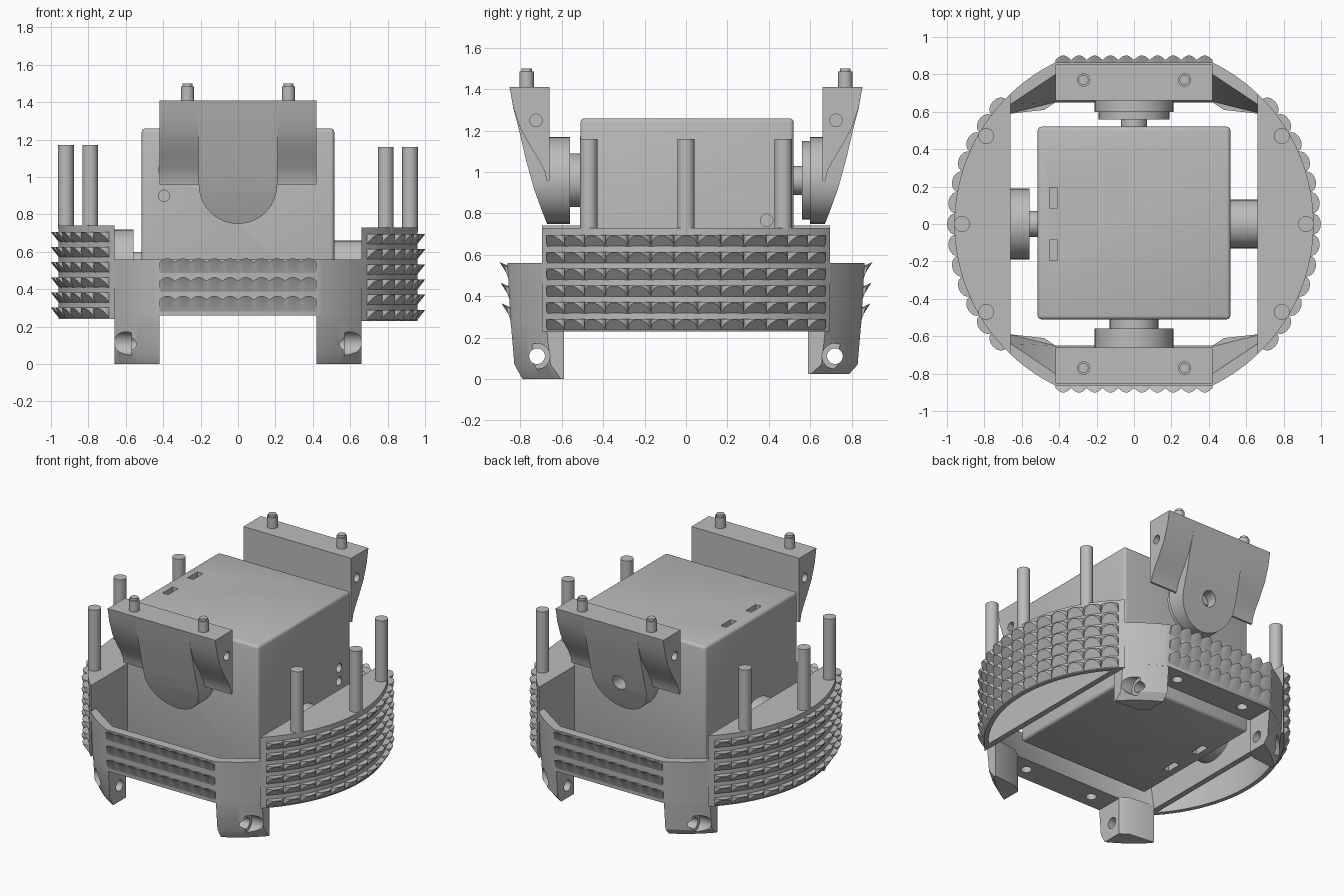
import bpy
import bmesh
from math import sin, cos, pi, radians, sqrt
from mathutils import Vector

start_cube = bpy.data.objects.get("Cube")
if start_cube:
    bpy.data.objects.remove(start_cube, do_unlink=True)

grey = bpy.data.materials.new("plain grey")
grey.use_nodes = True
COLOUR = (0.5, 0.5, 0.5, 1)
grey.diffuse_color = COLOUR
grey.node_tree.nodes["Principled BSDF"].inputs["Base Color"].default_value = COLOUR

RADIUS = 0.96     # outer ring radius
WALL = 0.66       # inner wall offset of the side shells
HALF = 0.42       # half width of the flat front and back


def finish(name, bm):
    bmesh.ops.recalc_face_normals(bm, faces=bm.faces)
    mesh = bpy.data.meshes.new(name)
    bm.to_mesh(mesh)
    bm.free()
    obj = bpy.data.objects.new(name, mesh)
    bpy.context.collection.objects.link(obj)
    mesh.materials.append(grey)
    return obj


def place(axis, a, b, depth):
    """Point from profile coordinates and a depth along the axis."""
    return {"x": (depth, a, b), "y": (a, depth, b), "z": (a, b, depth)}[axis]


def loft(name, levels, axis="z"):
    """Solid through several outlines, each given with its depth."""
    bm = bmesh.new()
    rings = [[bm.verts.new(place(axis, a, b, depth)) for a, b in outline]
             for depth, outline in levels]
    bm.faces.new(rings[0])
    bm.faces.new(rings[-1])
    for low, high in zip(rings, rings[1:]):
        for i in range(len(low)):
            j = (i + 1) % len(low)
            bm.faces.new((low[i], low[j], high[j], high[i]))
    return finish(name, bm)


def prism(name, outline, lo, hi, axis="z"):
    return loft(name, [(lo, outline), (hi, outline)], axis)


def rod(name, axis, a, b, radius, lo, hi, sides=32):
    ring = [(a + radius * cos(2 * pi * i / sides), b + radius * sin(2 * pi * i / sides))
            for i in range(sides)]
    return prism(name, ring, min(lo, hi), max(lo, hi), axis)


def rect(x, y, w, d):
    return [(x - w, y - d), (x + w, y - d), (x + w, y + d), (x - w, y + d)]


def apply_modifier(obj, mod):
    bpy.context.view_layer.objects.active = obj
    bpy.ops.object.modifier_apply(modifier=mod.name)


def cut(obj, cutter):
    cutter.hide_render = True
    mod = obj.modifiers.new("cut", "BOOLEAN")
    mod.operation, mod.solver, mod.object = "DIFFERENCE", "EXACT", cutter
    apply_modifier(obj, mod)
    bpy.data.objects.remove(cutter, do_unlink=True)


def arc_y(radius, x0, x1, steps=8):
    """Circle points between two x positions on the +y side."""
    xs = [x0 + (x1 - x0) * i / steps for i in range(steps + 1)]
    return [(x, sqrt(radius ** 2 - x ** 2)) for x in xs]


def segment(radius, wall, side, steps=40):
    """Circle segment beyond a straight wall."""
    end = sqrt(radius ** 2 - wall ** 2)
    ys = [-end + 2 * end * i / steps for i in range(steps + 1)]
    return [(side * sqrt(max(radius ** 2 - y ** 2, wall ** 2)), y) for y in ys]


def flip(points, side):
    return [(a, b * side) for a, b in points]


def studs(name, bases, tops, width, reach, height):
    """Scalloped grip teeth: flat on top, undercut below."""
    bm = bmesh.new()
    steps = 10
    angles = [pi * i / steps for i in range(steps + 1)]
    for (point, normal) in bases:
        tangent = Vector((-normal.y, normal.x, 0))
        for z in tops:
            high, low = [], []
            for t in angles:
                p = point + tangent * (cos(t) * width / 2) + normal * (sin(t) * reach)
                high.append(bm.verts.new((p.x, p.y, z)))
                low.append(bm.verts.new((p.x, p.y, z - height * (1 - 0.96 * sin(t)))))
            bm.faces.new(high)
            bm.faces.new(low)
            for i in range(steps):
                bm.faces.new((high[i], high[i + 1], low[i + 1], low[i]))
            bm.faces.new((high[0], high[-1], low[-1], low[0]))
    return finish(name, bm)


def wavy_ledge(name, side, y, z, count=10, steps=8):
    """Grip ledge with a scalloped lip, running along x."""
    levels = []
    for i in range(count * steps + 1):
        bump = abs(sin(pi * i / steps))
        x = HALF * (2 * i / (count * steps) - 1)
        outline = [(y - 0.02, z - 0.025), (y + 0.014 + 0.024 * bump, z - 0.02 * (1 - bump)),
                   (y + 0.006, z - 0.05), (y - 0.008, z - 0.09)]
        levels.append((x, [(side * a, b) for a, b in outline]))
    return loft(name, levels, "x")


# Central box with rounded edges, slots and screw holes
box = prism("central_box", rect(0, 0.005, 0.515, 0.515), 0.27, 1.26)
bevel = box.modifiers.new("round", "BEVEL")
bevel.width, bevel.segments = 0.02, 3
apply_modifier(box, bevel)
for y in (-0.14, 0.14):
    for z in (0.27, 1.26):
        cut(box, prism("slot", rect(-0.43, y, 0.022, 0.055), z - 0.06, z + 0.06))
    cut(box, rod("screw_hole", "x", 0.39, 0.72 + y / 3, 0.03, 0.47, 0.6))
    cut(box, rod("screw_hole", "y", -0.395, 0.97 + y / 2, 0.03, -0.6, -0.47))

# Hollow side shells with grip teeth and upright rods
for side, label, lift in ((1, "left", 0), (-1, "right", 0.012)):
    low, high = 0.23 + lift, 0.73 + lift
    shell = prism(label + "_shell", segment(RADIUS, WALL, side), low, high)
    cut(shell, prism("hollow", segment(RADIUS - 0.03, WALL + 0.04, side), 0, high - 0.04))
    bases = []
    for i in range(13):
        a = radians((i - 6) * 6.8)
        normal = Vector((side * cos(a), sin(a), 0))
        bases.append((normal * (RADIUS - 0.003), normal))
    studs(label + "_shell_teeth", bases, [0.695 + lift - 0.081 * k for k in range(6)],
          0.113, 0.042, 0.056)
    for y in (-0.47, 0, 0.47):
        x = side * (0.79 if y else 0.92)
        rod(label + "_rod", "z", x, y, 0.042, high - 0.02, 1.16 + lift)

# Pivot hubs between the box and the shells
rod("left_hub", "x", 0, 0.53, 0.13, 0.5, WALL + 0.01)
rod("right_hub", "x", 0, 0.53, 0.19, -WALL - 0.01, -0.56)
rod("right_hub_neck", "x", 0, 0.53, 0.07, -0.57, -0.5)

# Front and back frames, legs and arms
for side, label in ((-1, "front"), (1, "back")):
    # Frame: thin rim on top widening to the base, leaning in slightly below
    foot_radius = RADIUS - 0.015
    shelf = [(WALL, 0.59), (HALF, 0.65), (-HALF, 0.65), (-WALL, 0.59)]
    lip = [(WALL, 0.64), (HALF, 0.8), (-HALF, 0.8), (-WALL, 0.64)]
    rim = arc_y(RADIUS, -WALL, -HALF) + arc_y(RADIUS, HALF, WALL) + lip
    base = arc_y(foot_radius, -WALL, -HALF) + arc_y(foot_radius, HALF, WALL) + shelf
    frame = loft(label + "_frame", [(0.26, flip(base, side)), (0.56, flip(rim, side))])
    for x in (-0.27, 0.27):
        cut(frame, rod("screw_hole", "z", x, side * 0.75, 0.035, 0.2, 0.36))
    flat = sqrt(RADIUS ** 2 - HALF ** 2)
    for row in range(3):
        wavy_ledge(label + "_grip_ledge", side, flat - 0.005 * row, 0.565 - 0.1 * row)

    # Legs with a chamfered foot and a counterbored cross hole
    for x in (-1, 1):
        inner = [(x * WALL, 0.59), (x * 0.48, 0.61), (x * HALF, 0.65)]
        floor = 0.0 if side < 0 else 0.025
        levels = [(z, flip(arc_y(r, x * HALF, x * WALL) + inner, side))
                  for z, r in ((floor, 0.895), (0.07, 0.93), (0.27, foot_radius))]
        leg = loft(label + "_leg", levels)
        cut(leg, rod("cross_hole", "x", side * 0.72, 0.11, 0.038, x * 0.3, x * 0.8))
        cut(leg, rod("counterbore", "x", side * 0.72, 0.11, 0.062, x * 0.57, x * 0.8))

    # Arm block with a concave outer face
    section = [(WALL, 1.41), (0.853, 1.41), (0.834, 1.31), (0.8, 1.21), (0.75, 1.12),
               (0.706, 1.05), (0.682, 1.0), (0.674, 0.96), (WALL, 0.96)]
    arm = prism(label + "_arm", [(side * y, z) for y, z in section], -HALF, HALF, "x")
    cut(arm, rod("cross_hole", "x", side * 0.725, 1.25, 0.03, -0.6, 0.6))

    # Rounded tongue, trimmed to a sweeping outer face
    reach = 0.21
    outline = [(reach * cos(pi * i / 24), 0.96 - reach * sin(pi * i / 24)) for i in range(25)]
    outline += [(-reach, 1.4), (reach, 1.4)]
    near, far = sorted((side * WALL, side * 0.86))
    tongue = prism(label + "_arm_tongue", outline, near, far, "y")
    sweep = [(0.854, 1.42), (0.835, 1.31), (0.806, 1.2), (0.774, 1.06), (0.735, 0.92),
             (0.695, 0.81), (0.668, 0.74), (0.668, 0.6), (1, 0.6), (1, 1.42)]
    cut(tongue, prism("trim", [(side * y, z) for y, z in sweep], -0.5, 0.5, "x"))

    # Round flange, hub and neck on the inner side
    inset = 0.56 if side < 0 else 0.6
    flange = rod(label + "_flange", "y", 0, 0.96, reach, side * (WALL + 0.002), side * inset)
    if side > 0:
        for part in (tongue, flange):
            cut(part, rod("pivot_hole", "y", 0, 0.96, 0.052, 0.63, 0.95))
        rod("back_hub", "y", 0, 0.96, 0.19, 0.56, 0.61)
        rod("back_hub_neck", "y", 0, 0.96, 0.07, 0.5, 0.57)
    else:
        rod("front_hub_neck", "y", 0, 0.96, 0.13, -0.57, -0.5)
    for x in (-0.27, 0.27):
        rod(label + "_arm_peg", "z", x, side * 0.77, 0.035, 1.39, 1.485)
        rod(label + "_arm_peg_tip", "z", x, side * 0.77, 0.026, 1.47, 1.5)

# Smooth the round surfaces, keep the edges crisp
bpy.ops.object.select_all(action="DESELECT")
for obj in bpy.context.scene.objects:
    if obj.type == "MESH":
        obj.select_set(True)
        bpy.context.view_layer.objects.active = obj
bpy.ops.object.shade_smooth_by_angle(angle=radians(30))
